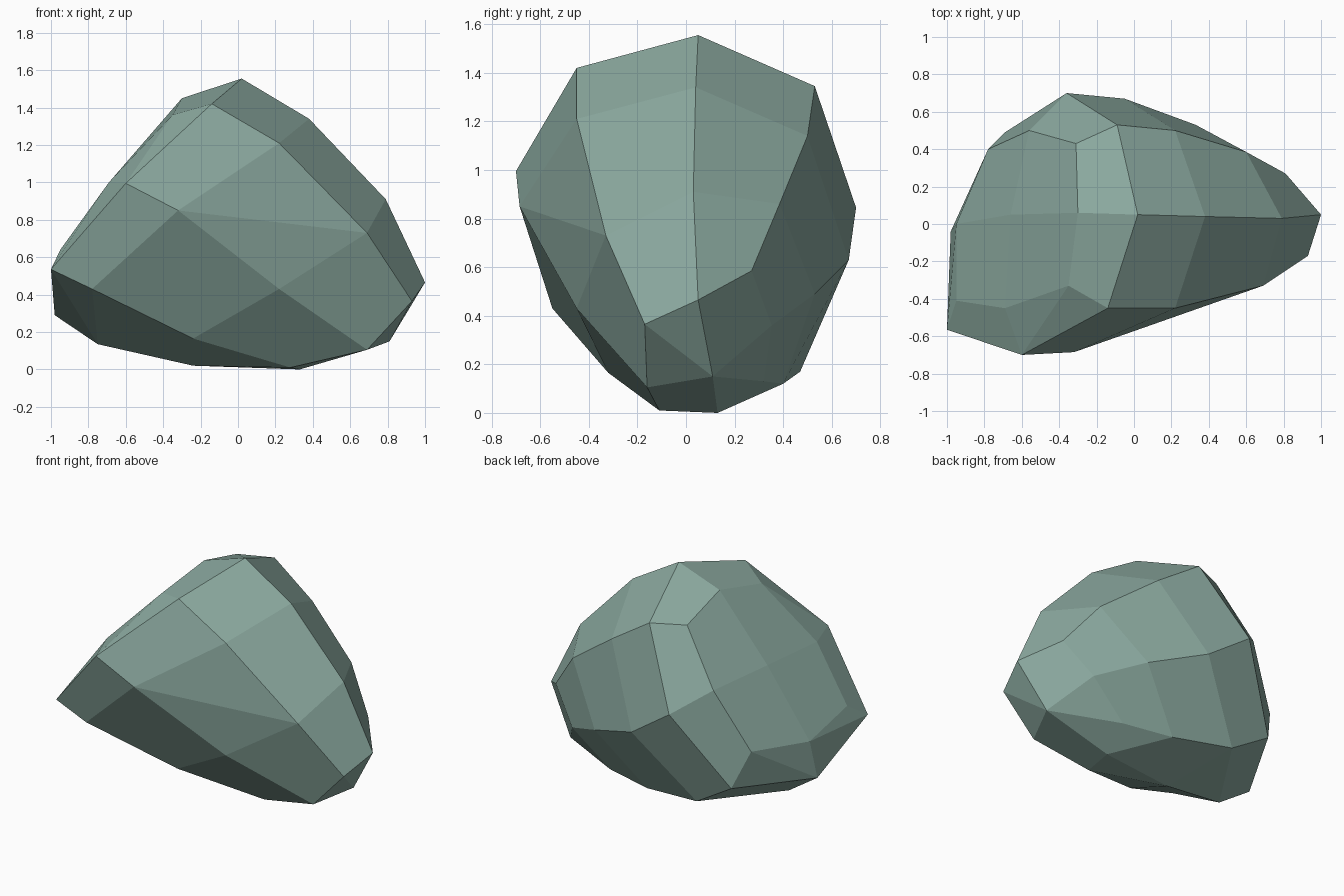
import bpy, bmesh, math

# Corner points of the faceted boulder, grouped by region
CREST = [(0.02, 0.05, 1.555), (-0.30, 0.06, 1.45), (-0.14, -0.45, 1.42), (-0.35, -0.33, 1.36),
         (0.38, 0.04, 1.34), (0.79, 0.03, 0.91), (1.0, 0.05, 0.465)]
FRONT = [(0.22, -0.45, 1.21), (0.69, -0.33, 0.73), (0.93, -0.17, 0.365), (-0.60, -0.70, 0.995),
         (-0.32, -0.685, 0.85), (-1.0, -0.565, 0.535), (-0.78, -0.55, 0.43), (0.22, -0.45, 0.43)]
BACK = [(-0.09, 0.53, 1.345), (-0.31, 0.43, 1.35), (-0.56, 0.50, 0.99), (-0.36, 0.70, 0.845),
        (0.22, 0.50, 1.14), (0.60, 0.385, 0.86), (-0.05, 0.67, 0.63), (0.33, 0.53, 0.49),
        (0.81, 0.27, 0.585), (0.627, 0.353, 0.36)]
LEFT = [(-0.66, 0.05, 1.02), (-0.69, -0.45, 1.0), (-0.95, -0.41, 0.64), (-0.95, 0.0, 0.55),
        (-0.78, 0.40, 0.585), (-0.69, 0.49, 0.34), (-0.98, -0.04, 0.29)]
BASE = [(0.69, -0.16, 0.105), (0.81, 0.11, 0.15), (0.28, -0.11, 0.01), (0.33, 0.13, 0.0),
        (-0.24, -0.32, 0.165), (-0.24, 0.04, 0.02), (-0.75, -0.06, 0.135),
        (-0.41, 0.47, 0.17), (0.02, 0.40, 0.12), (0.36, 0.32, 0.13)]

# Wrap the points in a hull, then merge its triangles into flat quads
bm = bmesh.new()
for p in CREST + FRONT + BACK + LEFT + BASE:
    bm.verts.new(p)
bmesh.ops.convex_hull(bm, input=bm.verts[:])
bmesh.ops.delete(bm, geom=[v for v in bm.verts if not v.link_faces], context='VERTS')
bmesh.ops.join_triangles(bm, faces=bm.faces[:], angle_face_threshold=math.radians(12),
                         angle_shape_threshold=math.radians(90))
bmesh.ops.recalc_face_normals(bm, faces=bm.faces[:])

mesh = bpy.data.meshes.new("boulder")
bm.to_mesh(mesh)
bm.free()
boulder = bpy.data.objects.new("boulder", mesh)
bpy.context.collection.objects.link(boulder)

# Grey-green stone
stone = bpy.data.materials.new("grey_green_stone")
stone.diffuse_color = (0.26, 0.40, 0.35, 1)
mesh.materials.append(stone)
